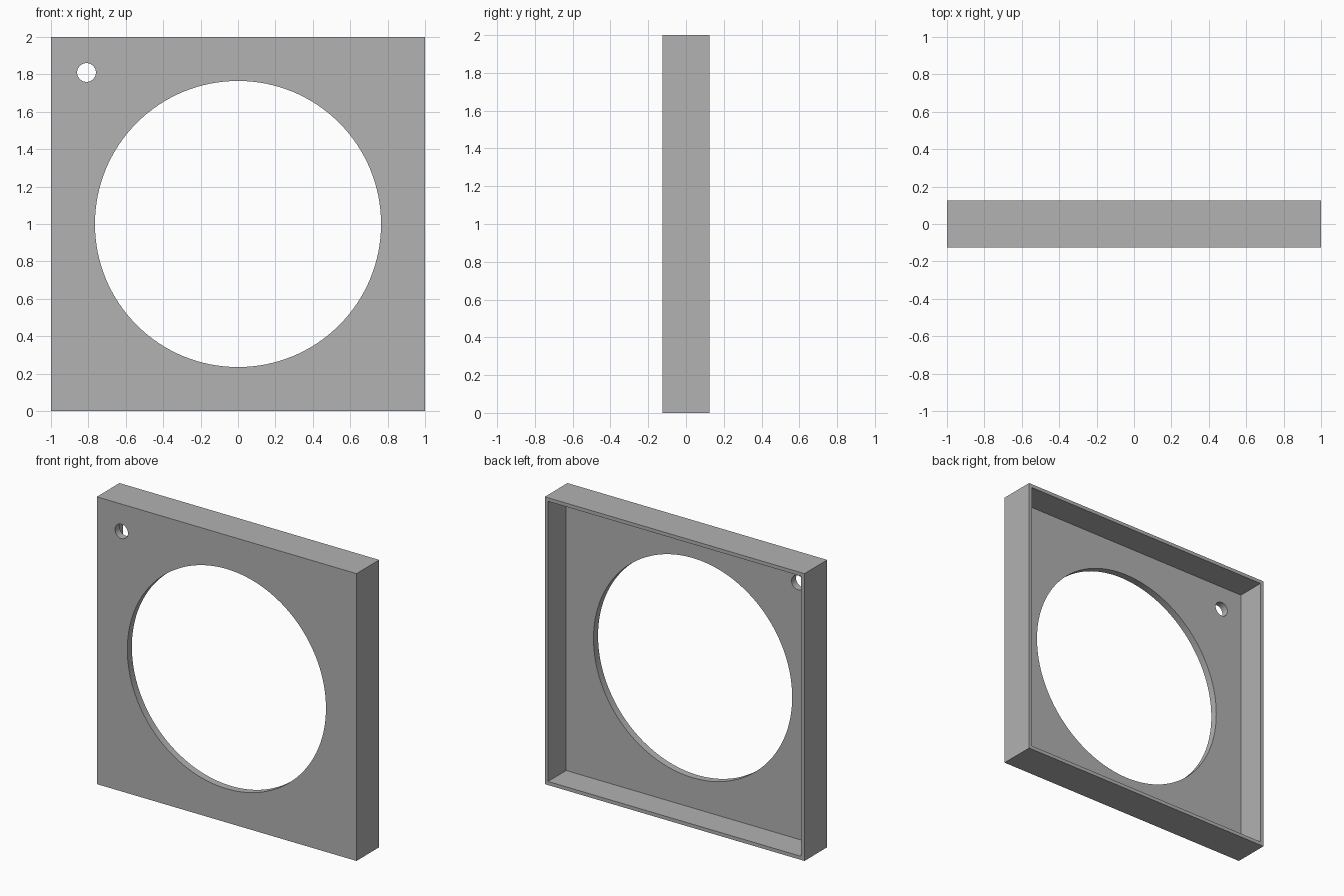
import bpy
import math

WIDTH, DEPTH = 2.0, 0.25
WALL, PLATE = 0.025, 0.05

default = bpy.data.objects.get("Cube")
if default:
    bpy.data.objects.remove(default, do_unlink=True)

grey = bpy.data.materials.new("plain grey")
grey.use_nodes = True
grey.diffuse_color = (0.445, 0.445, 0.445, 1)
grey.node_tree.nodes["Principled BSDF"].inputs["Base Color"].default_value = grey.diffuse_color


def box(name, size, centre):
    bpy.ops.mesh.primitive_cube_add(size=1, location=centre)
    obj = bpy.context.object
    obj.name = name
    obj.scale = size
    bpy.ops.object.transform_apply(location=True, rotation=False, scale=True)
    obj.data.materials.append(grey)
    return obj


def hole(name, radius, x, z, sides):
    bpy.ops.mesh.primitive_cylinder_add(
        vertices=sides, radius=radius, depth=1,
        location=(x, 0, z), rotation=(math.pi / 2, 0, 0))
    obj = bpy.context.object
    obj.name = name
    obj.data.materials.append(grey)
    return obj


# Square panel with a shallow tray hollowed out of the back
panel = box("panel", (WIDTH, DEPTH, WIDTH), (0, 0, WIDTH / 2))
inner = WIDTH - 2 * WALL
cutters = [
    box("tray_cutter", (inner, DEPTH, inner), (0, PLATE, WIDTH / 2)),
    # Large round opening and small corner hole
    hole("opening_cutter", 0.765, 0, 1.0, 128),
    hole("corner_hole_cutter", 0.05, -0.81, 1.81, 48),
]

for cutter in cutters:
    mod = panel.modifiers.new(cutter.name, "BOOLEAN")
    mod.operation = "DIFFERENCE"
    mod.solver = "EXACT"
    mod.object = cutter
    cutter.hide_render = True

# Apply the cuts, then drop the cutters
bpy.ops.object.select_all(action="DESELECT")
panel.select_set(True)
bpy.context.view_layer.objects.active = panel
for cutter in cutters:
    bpy.ops.object.modifier_apply(modifier=cutter.name)
for cutter in cutters:
    bpy.data.objects.remove(cutter, do_unlink=True)

bpy.ops.object.shade_smooth_by_angle(angle=math.radians(30))
